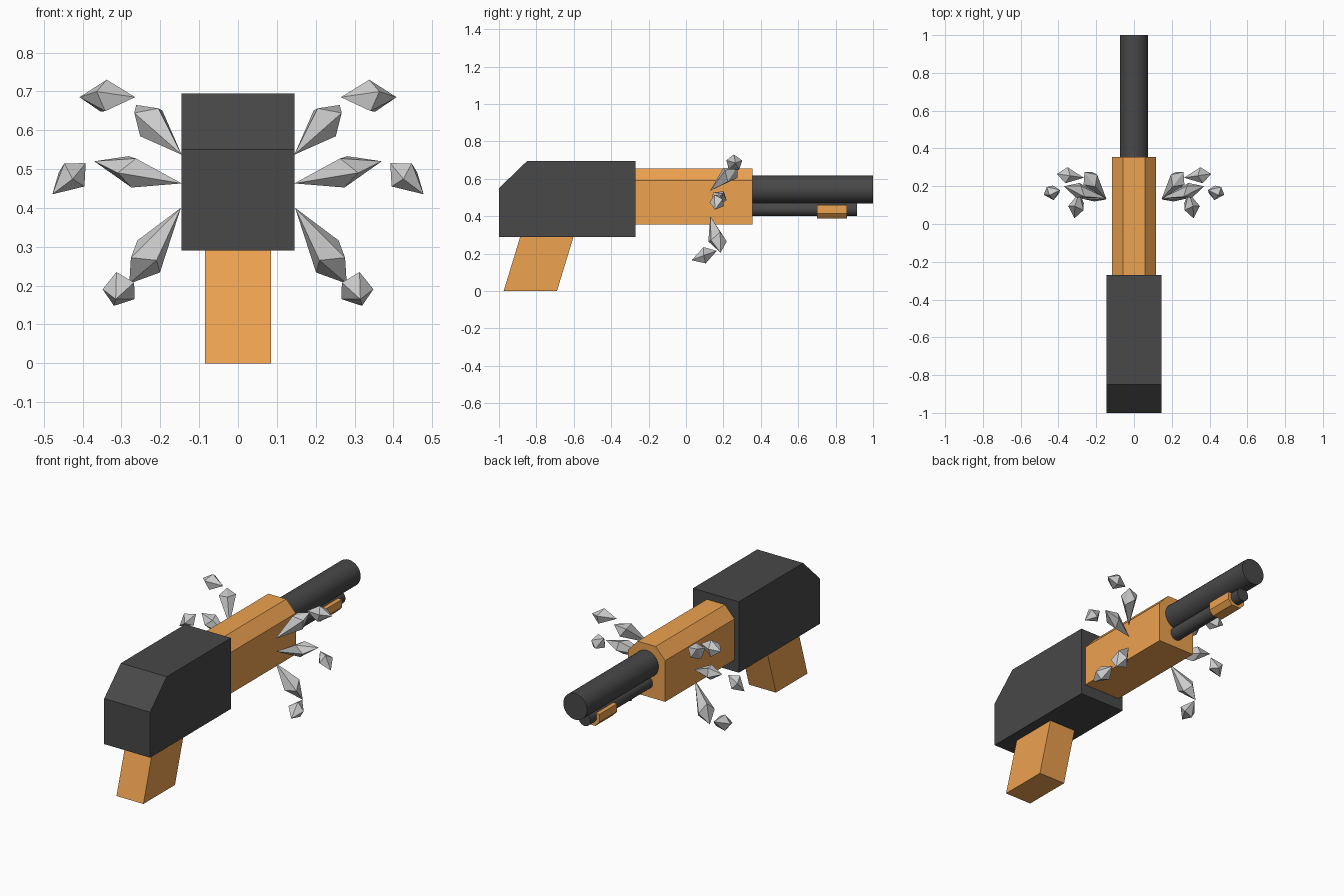
import bpy, bmesh, math
from mathutils import Vector

if "Cube" in bpy.data.objects:
    bpy.data.objects.remove(bpy.data.objects["Cube"])


def material(name, color):
    m = bpy.data.materials.new(name)
    m.diffuse_color = (*color, 1)
    m.use_nodes = True
    m.node_tree.nodes["Principled BSDF"].inputs["Base Color"].default_value = m.diffuse_color
    return m


WOOD = material("orange_wood", (0.85, 0.36, 0.08))
METAL = material("dark_metal", (0.065, 0.065, 0.065))


def make_object(name, bm, mat=None):
    bmesh.ops.recalc_face_normals(bm, faces=bm.faces)
    mesh = bpy.data.meshes.new(name)
    bm.to_mesh(mesh)
    bm.free()
    ob = bpy.data.objects.new(name, mesh)
    bpy.context.collection.objects.link(ob)
    if mat:
        mesh.materials.append(mat)
    return ob


def prism(name, outline, offset, mat):
    """Extrude an outline of 3D points along an offset."""
    bm = bmesh.new()
    face = bm.faces.new([bm.verts.new(p) for p in outline])
    ext = bmesh.ops.extrude_face_region(bm, geom=[face], use_keep_orig=True)
    bmesh.ops.translate(bm, vec=offset,
                        verts=[v for v in ext["geom"] if isinstance(v, bmesh.types.BMVert)])
    return make_object(name, bm, mat)


def side_prism(name, half_width, profile, mat):
    return prism(name, [(-half_width, y, z) for y, z in profile], (2 * half_width, 0, 0), mat)


def front_prism(name, y0, y1, profile, mat):
    return prism(name, [(x, y0, z) for x, z in profile], (0, y1 - y0, 0), mat)


def tube(name, radius, z, y0, y1):
    bpy.ops.mesh.primitive_cylinder_add(vertices=32, radius=radius, depth=y1 - y0,
                                        location=(0, (y0 + y1) / 2, z),
                                        rotation=(math.pi / 2, 0, 0))
    ob = bpy.context.object
    ob.name = name
    ob.data.materials.append(METAL)
    bpy.ops.object.shade_smooth_by_angle(angle=math.radians(35))


def shard(name, tip, end, radius, waist, sides=5, spin=0.0):
    """Pointed crystal from tip to end, widest at the waist fraction; mirrored in x."""
    tip, end = Vector(tip), Vector(end)
    axis = end - tip
    rot = axis.to_track_quat('Z', 'Y')
    bm = bmesh.new()
    a, b = bm.verts.new(tip), bm.verts.new(end)
    ring = []
    for i in range(sides):
        ang = spin + 2 * math.pi * i / sides
        shift = 0.07 * axis.length * (-1) ** i
        p = Vector((radius * math.cos(ang), radius * math.sin(ang), waist * axis.length + shift))
        ring.append(bm.verts.new(tip + rot @ p))
    for i in range(sides):
        j = (i + 1) % sides
        bm.faces.new((a, ring[j], ring[i]))
        bm.faces.new((b, ring[i], ring[j]))
    ob = make_object(name, bm)
    mirror = ob.modifiers.new("mirror", 'MIRROR')
    mirror.use_mirror_merge = False


# Receiver and slanted grip
side_prism("receiver", 0.145, [(-1, 0.29), (-0.27, 0.29), (-0.27, 0.695),
                               (-0.85, 0.695), (-1, 0.55)], METAL)
side_prism("grip", 0.085, [(-0.975, 0), (-0.69, 0), (-0.6, 0.295), (-0.885, 0.295)], WOOD)

# Fore body with chamfered top edges
front_prism("fore_body", -0.27, 0.355, [(-0.117, 0.355), (0.117, 0.355), (0.117, 0.59),
                                        (0.057, 0.655), (-0.057, 0.655), (-0.117, 0.59)], WOOD)

# Barrel, magazine tube and the pump handle wrapped round the tube
tube("barrel", 0.075, 0.543, 0.34, 1.0)
tube("magazine_tube", 0.038, 0.438, 0.34, 0.915)
front_prism("pump_handle", 0.70, 0.86, [(-0.055, 0.46), (-0.055, 0.415), (-0.03, 0.387),
                                        (0.03, 0.387), (0.055, 0.415), (0.055, 0.46)], WOOD)

# Floating crystals: three large ones, each with a small one beyond it
shard("upper_large_shard", (0.145, 0.13, 0.537), (0.262, 0.275, 0.665), 0.047, 0.7, 5, 0.4)
shard("middle_large_shard", (0.145, 0.135, 0.463), (0.37, 0.20, 0.52), 0.042, 0.6, 5, 0.9)
shard("lower_large_shard", (0.147, 0.13, 0.40), (0.28, 0.185, 0.205), 0.05, 0.65, 5, 0.2)
shard("upper_small_shard", (0.265, 0.245, 0.685), (0.408, 0.265, 0.685), 0.045, 0.58, 5, 0.3)
shard("middle_small_shard", (0.392, 0.18, 0.515), (0.478, 0.155, 0.435), 0.042, 0.45, 5, 0.6)
shard("lower_small_shard", (0.29, 0.165, 0.215), (0.315, 0.03, 0.165), 0.045, 0.5, 5, 0.1)
